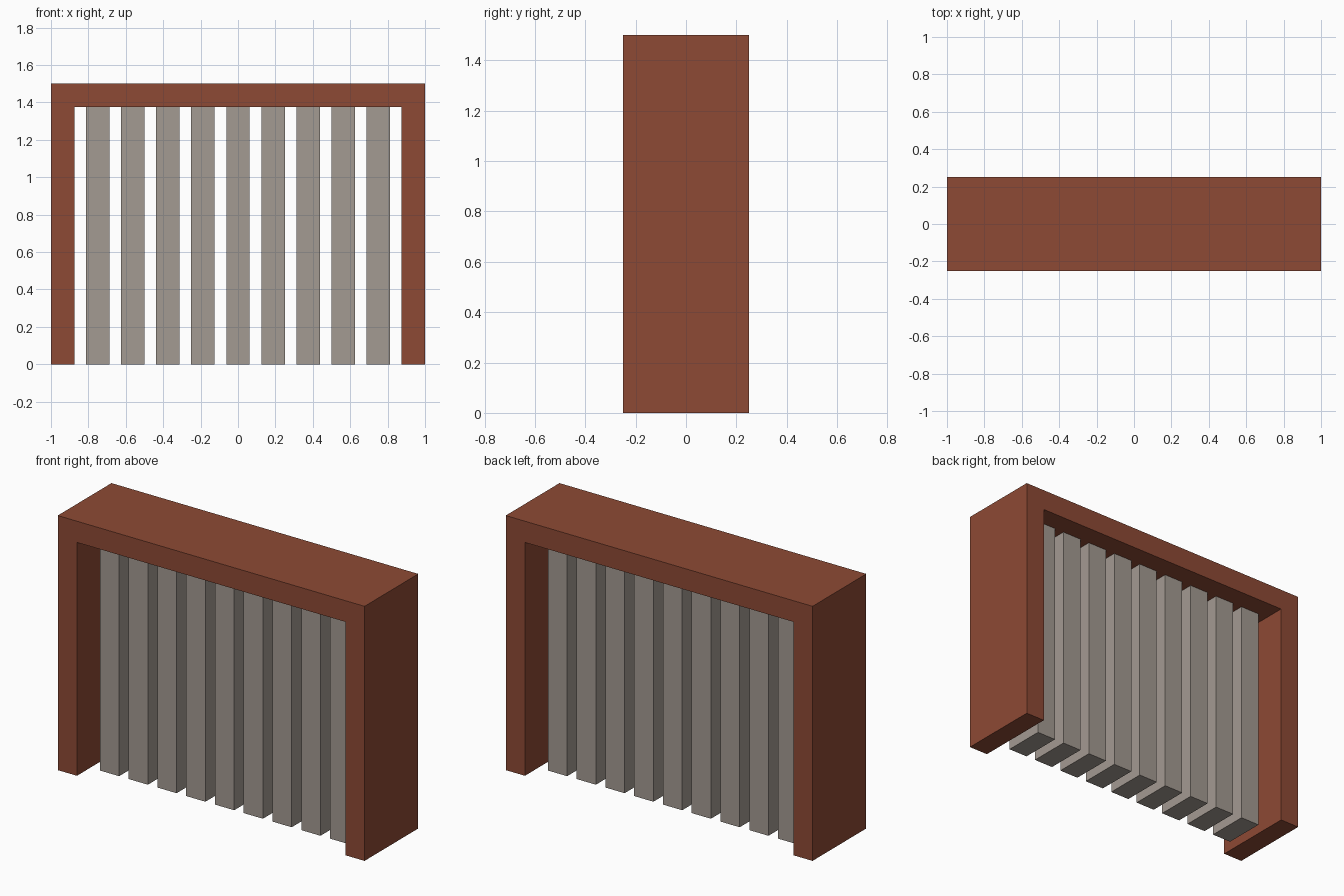
import bpy, bmesh

if "Cube" in bpy.data.objects:
    bpy.data.objects.remove(bpy.data.objects["Cube"])


def material(name, rgb):
    m = bpy.data.materials.new(name)
    m.diffuse_color = (*rgb, 1.0)
    m.use_nodes = True
    m.node_tree.nodes["Principled BSDF"].inputs["Base Color"].default_value = m.diffuse_color
    return m


def extrude_profile(name, points, y0, y1, mat):
    """Extrude an x-z outline from y0 to y1 as a flat-shaded solid."""
    bm = bmesh.new()
    face = bm.faces.new([bm.verts.new((x, y0, z)) for x, z in points])
    new = bmesh.ops.extrude_face_region(bm, geom=[face])["geom"]
    verts = [g for g in new if isinstance(g, bmesh.types.BMVert)]
    bmesh.ops.translate(bm, verts=verts, vec=(0, y1 - y0, 0))
    bmesh.ops.recalc_face_normals(bm, faces=bm.faces)
    mesh = bpy.data.meshes.new(name)
    bm.to_mesh(mesh)
    bm.free()
    mesh.materials.append(mat)
    obj = bpy.data.objects.new(name, mesh)
    bpy.context.collection.objects.link(obj)
    return obj


brick = material("brick_red", (0.27, 0.068, 0.035))
stone = material("warm_grey", (0.37, 0.325, 0.287))

# Arch-shaped frame: two legs and a lintel in one outline
extrude_profile("frame", [(-1, 0), (-0.875, 0), (-0.875, 1.375), (0.875, 1.375),
                          (0.875, 0), (1, 0), (1, 1.5), (-1, 1.5)], -0.25, 0.25, brick)

# Nine evenly spaced vertical bars filling the opening
for i in range(9):
    x = (i - 4) * 0.1875
    a, b = x - 0.0625, x + 0.0625
    extrude_profile(f"bar_{i + 1}", [(a, 0), (b, 0), (b, 1.375), (a, 1.375)],
                    -0.125, 0.125, stone)
